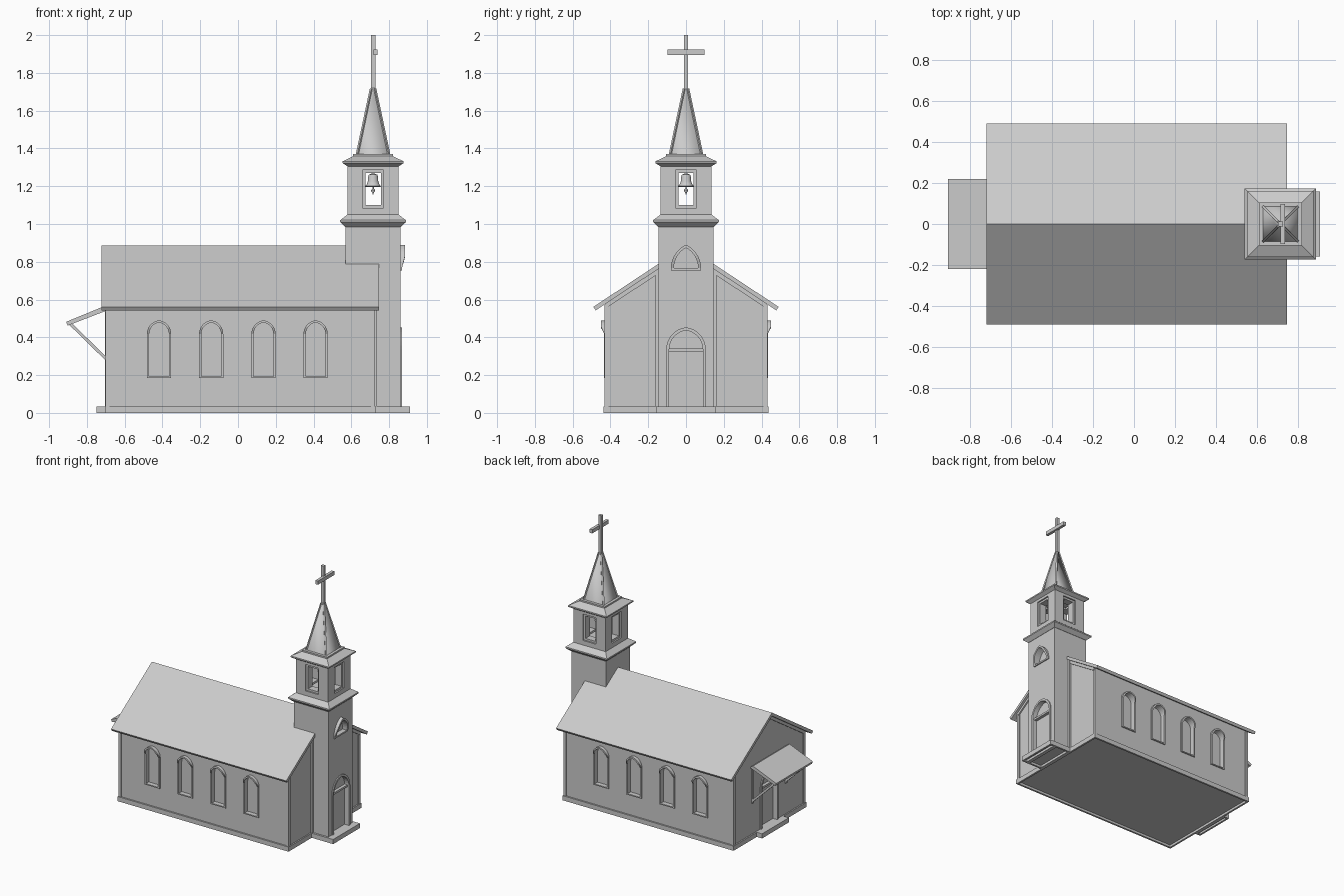
import bpy, bmesh, math
from mathutils import Matrix, Vector

if "Cube" in bpy.data.objects:
    bpy.data.objects.remove(bpy.data.objects["Cube"])

CX = 0.715   # tower axis
PITCH = 0.66


def make(name, verts, faces, smooth=None):
    bm = bmesh.new()
    vs = [bm.verts.new(v) for v in verts]
    for f in faces:
        bm.faces.new([vs[i] for i in f])
    bmesh.ops.recalc_face_normals(bm, faces=bm.faces)
    me = bpy.data.meshes.new(name)
    bm.to_mesh(me)
    bm.free()
    ob = bpy.data.objects.new(name, me)
    bpy.context.collection.objects.link(ob)
    if smooth:
        bpy.ops.object.select_all(action='DESELECT')
        ob.select_set(True)
        bpy.context.view_layer.objects.active = ob
        bpy.ops.object.shade_smooth_by_angle(angle=math.radians(smooth))
    return ob


def prism(name, pts, a, b, axis='x'):
    """Extrude a profile: (y, z) along x, or (x, z) along y."""
    n = len(pts)
    v = [((d, p, z) if axis == 'x' else (p, d, z)) for d in (a, b) for p, z in pts]
    f = [range(n), range(n, 2 * n)]
    f += [(i, (i + 1) % n, n + (i + 1) % n, n + i) for i in range(n)]
    return make(name, v, f)


def box(name, x0, x1, y0, y1, z0, z1):
    return prism(name, [(y0, z0), (y1, z0), (y1, z1), (y0, z1)], x0, x1)


def footing(name, x0, x1, y, t=.014, z=.018):
    """Slab on a hollow skirt, open underneath."""
    box(name + "_slab", x0, x1, -y, y, z, .035)
    for s in (-1, 1):
        a, b = sorted((s * y, s * (y - t)))
        box(name + "_skirt", x0, x1, a, b, 0, z)
    for x in (x0, x1 - t):
        box(name + "_skirt", x, x + t, -y + t, y - t, 0, z)


def loft(name, prof, n=4, smooth=None):
    """Revolve (half width, z) about the tower axis; n=4 gives square sections."""
    k = math.sqrt(2) if n == 4 else 1
    v = [(CX + r * k * math.cos(2 * math.pi * (i + .5) / n),
          r * k * math.sin(2 * math.pi * (i + .5) / n), z) for r, z in prof for i in range(n)]
    f = [range(n), range(n * (len(prof) - 1), n * len(prof))]
    for j in range(len(prof) - 1):
        f += [(j * n + i, j * n + (i + 1) % n, j * n + n + (i + 1) % n, j * n + n + i) for i in range(n)]
    return make(name, v, f, smooth)


def bar(name, p, q, w):
    """Square bar between two points."""
    p, q = Vector(p), Vector(q)
    rot = (q - p).to_track_quat('Z', 'Y').to_matrix()
    v = [e + rot @ Vector((sx * w, sy * w, 0)) for e in (p, q)
         for sx, sy in ((-1, -1), (1, -1), (1, 1), (-1, 1))]
    f = [(0, 1, 2, 3), (4, 5, 6, 7)] + [(i, (i + 1) % 4, 4 + (i + 1) % 4, 4 + i) for i in range(4)]
    return make(name, v, f)


def arch(w, z0, spring, h, n=8):
    """Pointed arch outline in local (x, z)."""
    c = (h * h - w * w) / (2 * w)
    r = w + c
    top = math.atan2(h, c)
    right = [(-c + r * math.cos(top * i / n), spring + r * math.sin(top * i / n)) for i in range(n)]
    pts = [(w, z0)] + right + [(0, spring + h)]
    return pts + [(-x, z) for x, z in reversed(pts[:-1])]


def place(ob, loc, turn):
    ob.data.transform(Matrix.Translation(loc) @ Matrix.Rotation(math.radians(turn), 4, 'Z'))
    return ob


def ring(name, outer, inner, fronts, back):
    """Closed frame between two outlines of equal length."""
    n = len(outer)
    v = []
    for (xo, zo), (xi, zi), d in zip(outer, inner, fronts):
        v += [(xo, d, zo), (xi, d, zi), (xi, back, zi), (xo, back, zo)]
    f = [(4 * i + k, 4 * i + (k + 1) % 4, 4 * ((i + 1) % n) + (k + 1) % 4, 4 * ((i + 1) % n) + k)
         for i in range(n) for k in range(4)]
    return make(name, v, f)


def opening(name, w, z0, spring, h, t, hood, loc, turn):
    """Frame (with hood swelling at the top) and a cutter for the recess."""
    outer = arch(w, z0, spring, h)
    zi = z0 + t * .7
    si = max(spring, zi + .002)
    inner = arch(w - t, zi, si, h - t + spring - si)
    fronts = [-.008 - hood * min(1, max(0, (z - spring) / (h * .55))) for x, z in outer]
    place(ring(name, outer, inner, fronts, .028), loc, turn)
    return place(prism(name + "_cutter", arch(w - t * .5, z0 + .002, spring + .002, h - t * .5),
                       -.05, .028, 'y'), loc, turn)


def cut(target, cutters):
    for c in cutters:
        m = target.modifiers.new("recess", 'BOOLEAN')
        m.object, m.operation, m.solver = c, 'DIFFERENCE', 'EXACT'
        bpy.context.view_layer.objects.active = target
        bpy.ops.object.modifier_apply(modifier=m.name)
        bpy.data.objects.remove(c)


def chevron(name, top, half, thick, x0, x1):
    n = math.hypot(1, PITCH)
    e, s = half - thick * PITCH / n, thick / n
    z = top - PITCH * half
    prism(name, [(-half, z), (0, top), (half, z), (e, z - s), (0, top - thick * n), (-e, z - s)], x0, x1)


# Nave walls and footings
ev = .86 - PITCH * .425
nave = prism("nave_walls", [(-.425, .025), (.425, .025), (.425, ev), (0, .86), (-.425, ev)], -.695, .72)
footing("nave_plinth", -.705, .73, .437)
footing("back_step", -.75, -.705, .16)
footing("tower_plinth", .73, .86, .16)
footing("front_step", .86, .91, .16)
for x in (-.69, .715):
    for sy in (-1, 1):
        box("nave_corner_trim", x - .011, x + .011, sy * .42 - .011, sy * .42 + .011, .035, .57)

# Roof and rake boards
chevron("main_roof", .885, .49, .022, -.722, .747)
chevron("front_rake_board", .86, .43, .022, .718, .73)
chevron("back_rake_board", .86, .43, .022, -.705, -.693)

# Side windows and back door
cutters = []
for x in (-.418, -.142, .135, .411):
    for side in (-1, 1):
        cutters.append(opening("side_window_frame", .064, .185, .418, .072, .012, .017,
                               (x, side * .425, 0), 0 if side < 0 else 180))
cutters.append(opening("back_door_frame", .105, .022, .335, .118, .016, 0, (-.695, 0, 0), -90))
cut(nave, cutters)
box("back_door_transom", -.69, -.667, -.092, .092, .325, .34)

# Back door canopy with braces
prism("canopy_roof", [(-.91, .482), (-.715, .562), (-.694, .55), (-.694, .542), (-.902, .462)],
      -.22, .22, 'y')
for s in (-1, 1):
    bar("canopy_brace", (-.888, s * .2, .472), (-.697, s * .2, .285), .008)
    box("canopy_wall_post", -.705, -.69, s * .2 - .009, s * .2 + .009, .27, .55)

# Tower shaft with door and window
tower = loft("tower_shaft", [(.145, .025), (.145, 1.0)])
cut(tower, [opening("tower_door_frame", .105, .022, .335, .118, .016, 0, (.86, 0, 0), 90),
            opening("tower_window_frame", .08, .755, .765, .125, .016, .017, (.86, 0, 0), 90)])
box("tower_door_transom", .832, .855, -.092, .092, .325, .34)
for s in (-1, 1):
    box("tower_wall_trim", .715, .735, s * .152 - .009, s * .152 + .009, .035, .77)

# Cornices
loft("lower_cornice", [(.147, .985), (.174, 1.01), (.174, 1.02), (.125, 1.058)])
loft("upper_cornice", [(.135, 1.305), (.161, 1.322), (.161, 1.332), (.103, 1.36)])


# Belfry: four walls with open windows, lined by deep frames
def rect(w, lo, hi):
    return [(-w, lo), (w, lo), (w, hi), (-w, hi)]


for a in range(0, 360, 90):
    w = .135 if a % 180 == 0 else .11
    place(ring("belfry_wall", rect(w, 1.05, 1.315), rect(.056, 1.085, 1.285), [-.135] * 4, -.11),
          (CX, 0, 0), a)
    place(ring("belfry_opening_frame", rect(.057, 1.084, 1.286), rect(.041, 1.1, 1.27), [-.124] * 4, -.07),
          (CX, 0, 0), a)

# Bell
loft("bell", [(.006, 1.275), (.008, 1.265), (.022, 1.262), (.026, 1.25), (.028, 1.225),
              (.035, 1.207), (.043, 1.2), (.04, 1.197)], 24, 40)
loft("bell_clapper", [(.004, 1.2), (.004, 1.187), (.01, 1.181), (.01, 1.173), (.004, 1.165), (.003, 1.155)], 12, 40)
box("bell_yoke", CX - .115, CX + .115, -.01, .01, 1.27, 1.285)

# Spire with corner ribs
loft("spire_base", [(.105, 1.355), (.105, 1.37)])
loft("spire", [(.085, 1.368), (.011, 1.72)], 4, 89)
for sx in (-1, 1):
    for sy in (-1, 1):
        bar("spire_rib", (CX + sx * .083, sy * .083, 1.368), (CX + sx * .009, sy * .009, 1.715), .006)

# Cross
box("cross_post", CX - .012, CX + .012, -.011, .011, 1.7, 2.0)
box("cross_arm", CX + .002, CX + .024, -.098, .098, 1.896, 1.924)
